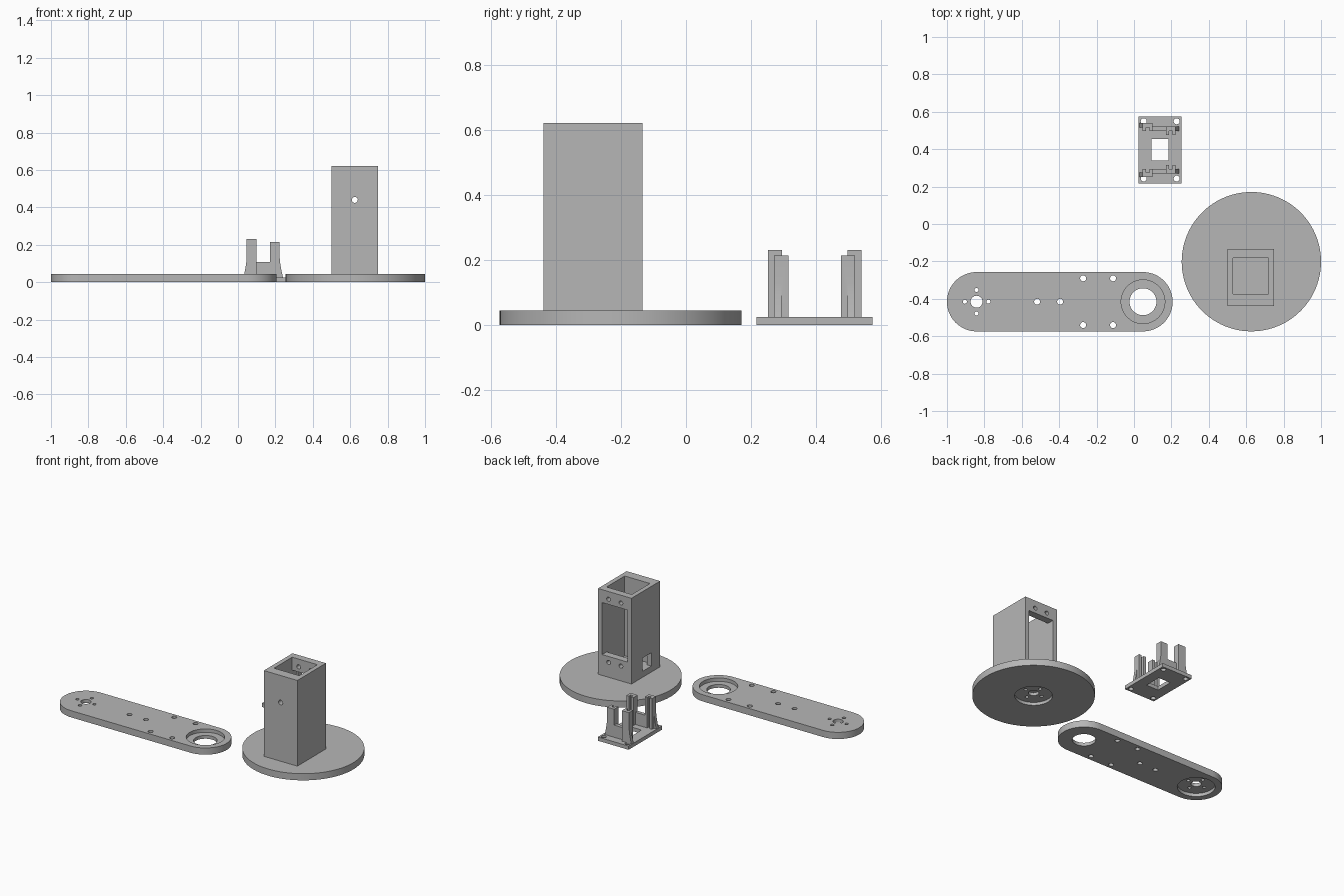
import bpy, bmesh
from math import cos, sin, pi, radians

cube = bpy.data.objects.get("Cube")
if cube:
    bpy.data.objects.remove(cube, do_unlink=True)

grey = bpy.data.materials.new("plain grey")
grey.use_nodes = True
grey.diffuse_color = (0.47, 0.47, 0.47, 1)
grey.node_tree.nodes["Principled BSDF"].inputs["Base Color"].default_value = grey.diffuse_color

AXES = {"z": lambda a, b, t: (a, b, t),
        "y": lambda a, b, t: (a, t, b)}


def arc(cx, cy, r, start=0, sweep=360, n=48):
    """Points along an arc; a full circle leaves out the closing point."""
    count = n if sweep == 360 else n + 1
    return [(cx + r * cos(radians(start + sweep * i / n)),
             cy + r * sin(radians(start + sweep * i / n))) for i in range(count)]


def rect(a0, a1, b0, b1):
    return [(a0, b0), (a1, b0), (a1, b1), (a0, b1)]


def prism(name, points, t0, t1, axis="z"):
    """Extrude a closed outline from t0 to t1 along an axis."""
    bm = bmesh.new()
    low, high = [[bm.verts.new(AXES[axis](a, b, t)) for a, b in points] for t in (t0, t1)]
    bm.faces.new(low)
    bm.faces.new(high)
    for i in range(len(points)):
        j = (i + 1) % len(points)
        bm.faces.new((low[i], low[j], high[j], high[i]))
    bmesh.ops.recalc_face_normals(bm, faces=bm.faces)
    mesh = bpy.data.meshes.new(name)
    bm.to_mesh(mesh)
    bm.free()
    mesh.materials.append(grey)
    ob = bpy.data.objects.new(name, mesh)
    bpy.context.collection.objects.link(ob)
    return ob


def select(ob):
    bpy.ops.object.select_all(action="DESELECT")
    ob.select_set(True)
    bpy.context.view_layer.objects.active = ob


def cut(ob, points, t0, t1, axis="z", operation="DIFFERENCE"):
    """Cut a prism out of a part, or weld it on."""
    tool = prism("cutter", points, t0, t1, axis)
    tool.hide_render = True
    mod = ob.modifiers.new("cut", "BOOLEAN")
    mod.operation = operation
    mod.solver = "EXACT"
    mod.object = tool
    select(ob)
    bpy.ops.object.modifier_apply(modifier=mod.name)
    bpy.data.objects.remove(tool, do_unlink=True)


def finish(ob):
    select(ob)
    bpy.ops.object.shade_smooth_by_angle(angle=radians(30))


def horn_socket(ob, cx, cy, depth, top):
    """Round pocket underneath with a hub hole and four screw holes."""
    cut(ob, arc(cx, cy, 0.115), -0.1, depth)
    cut(ob, arc(cx, cy, 0.032, n=32), -0.1, top)
    for k in range(4):
        a = k * pi / 2
        cut(ob, arc(cx + 0.063 * cos(a), cy + 0.063 * sin(a), 0.011, n=16), -0.1, top)


THICK = 0.045

# Flat arm with rounded ends
AY, AR, AX0, AX1 = -0.4155, 0.1585, -0.8415, 0.048
arm = prism("arm_plate", arc(AX1, AY, AR, -90, 180) + arc(AX0, AY, AR, 90, 180), 0, THICK)
cut(arm, arc(AX1, AY, 0.117), 0.022, 0.1)
cut(arm, arc(AX1, AY, 0.072), -0.1, 0.1)
horn_socket(arm, AX0, AY, 0.022, 0.1)
for x, dy in [(-0.518, 0), (-0.395, 0)] + [(x, s * 0.125) for x in (-0.272, -0.112) for s in (-1, 1)]:
    cut(arm, arc(x, AY + dy, 0.016, n=24), -0.1, 0.1)
finish(arm)

# Round base
base = prism("base_disc", arc(0.6275, -0.2015, 0.3725, n=96), 0, THICK)
horn_socket(base, 0.6275, -0.2015, 0.02, 0.04)
finish(base)

# Hollow tower
TX, Y0, Y1, TOP = 0.6245, -0.4385, -0.134, 0.622
tower = prism("tower", rect(TX - 0.1245, TX + 0.1245, Y0, Y1), THICK, TOP)
cut(tower, rect(TX - 0.094, TX + 0.094, -0.3745, -0.1815), 0.085, 0.8)
# Rear window and its screw holes
cut(tower, rect(TX - 0.094, TX + 0.094, 0.185, 0.535), -0.2, 0, "y")
for x in (TX - 0.046, TX + 0.046):
    for z in (0.145, 0.57):
        cut(tower, arc(x, z, 0.014, n=24), -0.25, 0, "y")
# Front screw hole and side cable slot
cut(tower, arc(TX, 0.44, 0.016, n=24), -0.6, -0.3, "y")
cut(tower, rect(0.4, TX - 0.05, -0.345, -0.25), 0.0855, 0.175)
finish(tower)

# Small bracket plate
BX, BY = 0.14, 0.396
plate = prism("bracket_plate", rect(0.025, 0.2545, 0.217, 0.5745), 0, 0.025)
cut(plate, rect(0.094, 0.185, 0.339, 0.454), -0.1, 0.1)
for sx in (-1, 1):
    for sy in (-1, 1):
        cut(plate, arc(BX + sx * 0.088, BY + sy * 0.153, 0.016, n=24), -0.1, 0.1)
finish(plate)


def bracket_post(name, x_out, x_in, y_in, y_out, height, side):
    """Grooved post with a curved buttress on its outer edge."""
    s = 1 if x_in > x_out else -1
    flip = lambda y: BY + side * (y - BY)
    mid = (x_out + x_in) / 2
    post = prism(name, rect(min(x_out, x_in), max(x_out, x_in), *sorted((flip(y_in), flip(y_out)))), 0.02, height)
    cut(post, rect(mid - 0.009, mid + 0.009, *sorted((flip(y_in - 0.02), flip(y_in + 0.02)))), 0.025, 0.5)
    curve = [(x_out - s * dx, z) for dx, z in
             ((0, 0.13), (0.003, 0.1), (0.008, 0.07), (0.013, 0.045), (0.019, 0.02))]
    outline = curve + [(x_out + s * 0.01, 0.02), (x_out + s * 0.01, 0.13)]
    cut(post, outline, *sorted((flip(y_out - 0.023), flip(y_out))), "y", "UNION")
    finish(post)


for side, label in ((1, "rear"), (-1, "front")):
    bracket_post(label + "_tall_post", 0.0465, 0.1, 0.497, 0.54, 0.231, side)
    bracket_post(label + "_short_post", 0.223, 0.17, 0.477, 0.521, 0.214, side)
    ys = sorted((BY + side * 0.101, BY + side * 0.125))
    prism(label + "_cross_rib", rect(0.098, 0.172, *ys), 0.02, 0.107)
